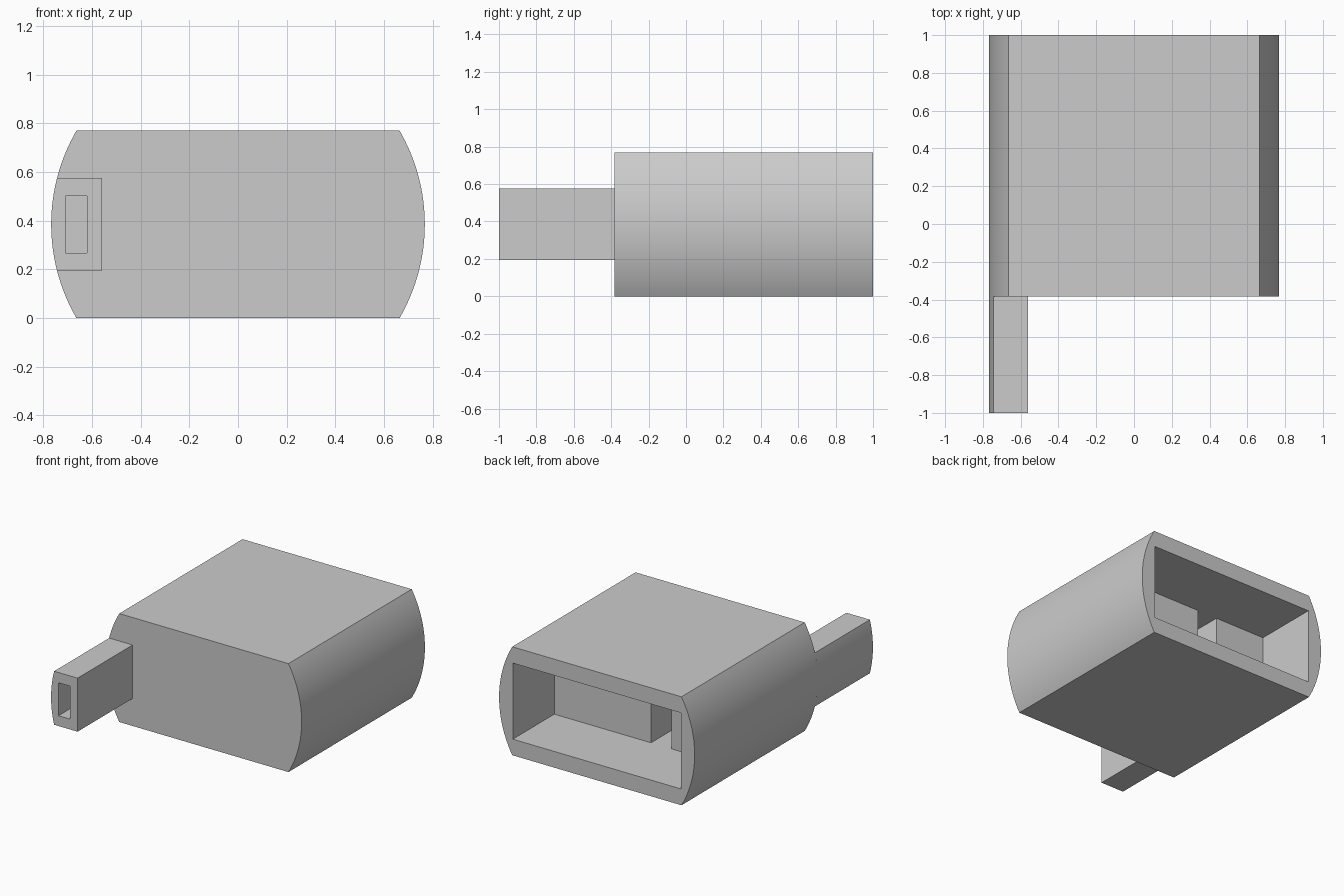
import bpy, bmesh, math
from mathutils import Vector

cube = bpy.data.objects.get("Cube")
if cube:
    bpy.data.objects.remove(cube, do_unlink=True)

grey = bpy.data.materials.new("light grey")
grey.use_nodes = True
colour = (0.6, 0.6, 0.6, 1)
grey.diffuse_color = colour
grey.node_tree.nodes["Principled BSDF"].inputs["Base Color"].default_value = colour

MID, RADIUS = 0.385, 0.768      # height of the axis, radius of the rounded sides
FRONT, BACK = -0.383, 1.0       # body ends


def prism(name, points, start, end, along):
    """Extrude a flat outline along y (outline in x, z) or z (outline in x, y)."""
    bm = bmesh.new()
    place = (lambda p: (p[0], start, p[1])) if along == "y" else (lambda p: (p[0], p[1], start))
    step = Vector((0, end - start, 0)) if along == "y" else Vector((0, 0, end - start))
    face = bm.faces.new([bm.verts.new(place(p)) for p in points])
    moved = bmesh.ops.extrude_face_region(bm, geom=[face])["geom"]
    bmesh.ops.translate(bm, vec=step, verts=[v for v in moved if isinstance(v, bmesh.types.BMVert)])
    bmesh.ops.recalc_face_normals(bm, faces=bm.faces)
    mesh = bpy.data.meshes.new(name)
    bm.to_mesh(mesh)
    bm.free()
    obj = bpy.data.objects.new(name, mesh)
    bpy.context.collection.objects.link(obj)
    mesh.materials.append(grey)
    return obj


def arc(half_height, side, steps=32):
    """Points of the rounded side from bottom to top; side is +1 or -1."""
    limit = math.asin(half_height / RADIUS)
    angles = [limit * (2 * i / steps - 1) for i in range(steps + 1)]
    return [(side * RADIUS * math.cos(a), MID + RADIUS * math.sin(a)) for a in angles]


def carve(obj, cutters):
    for cutter in cutters:
        mod = obj.modifiers.new("cut", "BOOLEAN")
        mod.operation = "DIFFERENCE"
        mod.solver = "EXACT"
        mod.object = cutter
    bpy.ops.object.select_all(action="DESELECT")
    obj.select_set(True)
    bpy.context.view_layer.objects.active = obj
    for mod in list(obj.modifiers):
        bpy.ops.object.modifier_apply(modifier=mod.name)
    bpy.ops.object.shade_smooth_by_angle(angle=math.radians(25))


# Body: a cylinder with flattened top and bottom; stem: a slice of the same cylinder
body = prism("body", arc(MID, 1) + arc(MID, -1)[::-1], FRONT, BACK, "y")
stem_half = 0.19
stem = prism("stem", arc(stem_half, -1) + [(-0.56, MID + stem_half), (-0.56, MID - stem_half)],
             -1.0, FRONT, "y")

# Rear chamber with a narrow slot leading forward
chamber = prism("chamber_cutter",
                [(0.66, 1.1), (0.66, 0.535), (-0.1, 0.535), (-0.1, -0.28),
                 (-0.26, -0.28), (-0.26, 0.535), (-0.66, 0.535), (-0.66, 1.1)],
                MID - 0.27, MID + 0.27, "z")

# Duct through the stem that turns into the slot
duct = prism("duct_cutter",
             [(-0.71, -1.1), (-0.62, -1.1), (-0.62, -0.26), (-0.18, -0.26),
              (-0.18, -0.1), (-0.71, -0.1)],
             MID - 0.117, MID + 0.117, "z")

carve(body, [chamber, duct])
carve(stem, [duct])
for cutter in (chamber, duct):
    bpy.data.objects.remove(cutter, do_unlink=True)
